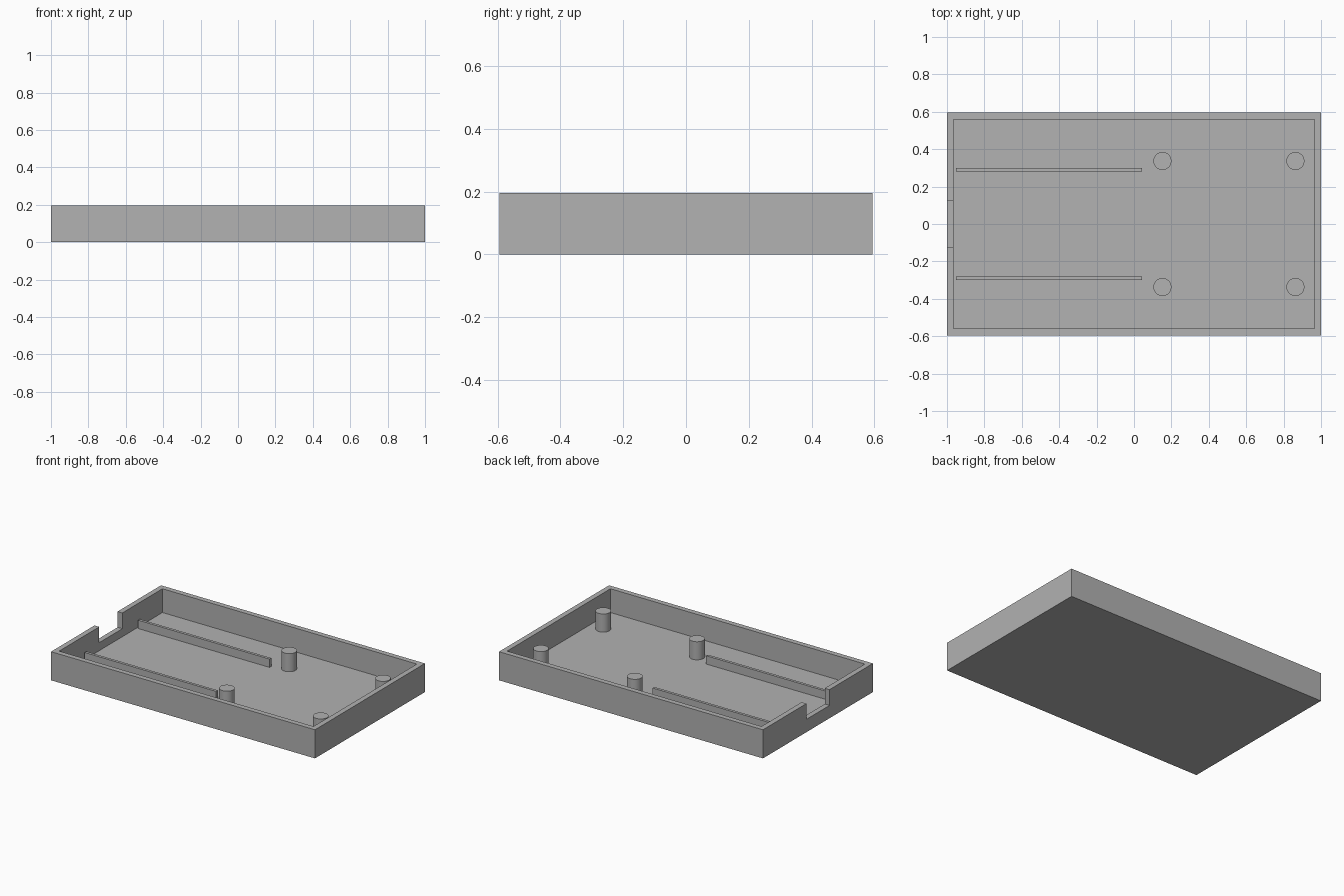
import bpy

HALF_X, HALF_Y, HEIGHT = 1.0, 0.595, 0.196
WALL, FLOOR = 0.036, 0.033

if "Cube" in bpy.data.objects:
    bpy.data.objects.remove(bpy.data.objects["Cube"], do_unlink=True)

grey = bpy.data.materials.new("plain grey")
grey.use_nodes = True
colour = (0.445, 0.445, 0.445, 1)
grey.diffuse_color = colour
grey.node_tree.nodes["Principled BSDF"].inputs["Base Color"].default_value = colour


def box(name, x, y, z):
    """Box from (min, max) ranges on each axis."""
    bpy.ops.mesh.primitive_cube_add(size=1)
    ob = bpy.context.object
    ob.name = name
    ob.location = [(a + b) / 2 for a, b in (x, y, z)]
    ob.scale = [b - a for a, b in (x, y, z)]
    bpy.ops.object.transform_apply(location=True, rotation=False, scale=True)
    ob.data.materials.append(grey)
    return ob


def cut(target, cutter):
    """Subtract a cutter from the target and discard it."""
    cutter.hide_render = True
    mod = target.modifiers.new("cut", "BOOLEAN")
    mod.operation = "DIFFERENCE"
    mod.solver = "EXACT"
    mod.object = cutter
    bpy.context.view_layer.objects.active = target
    bpy.ops.object.modifier_apply(modifier=mod.name)
    bpy.data.objects.remove(cutter, do_unlink=True)


# Open tray with a cable notch in the right end wall
tray = box("tray", (-HALF_X, HALF_X), (-HALF_Y, HALF_Y), (0, HEIGHT))
inner_x, inner_y = HALF_X - WALL, HALF_Y - WALL
cut(tray, box("cavity_cutter", (-inner_x, inner_x), (-inner_y, inner_y), (FLOOR, 0.4)))
cut(tray, box("notch_cutter", (-1.1, -0.9), (-0.125, 0.125), (0.088, 0.4)))

# Mirrored rails and mounting posts
for side, label in ((1, "back"), (-1, "front")):
    rail_y = sorted((side * 0.28, side * 0.299))
    box(label + "_rail", (-0.953, 0.043), rail_y, (FLOOR - 0.01, 0.09))
    for x, end in ((0.152, "middle"), (0.863, "end")):
        bottom, top = FLOOR - 0.01, 0.157
        bpy.ops.mesh.primitive_cylinder_add(
            vertices=48, radius=0.048, depth=top - bottom,
            location=(x, side * 0.337, (top + bottom) / 2))
        post = bpy.context.object
        post.name = label + "_" + end + "_post"
        post.data.materials.append(grey)
        bpy.ops.object.shade_smooth_by_angle()
